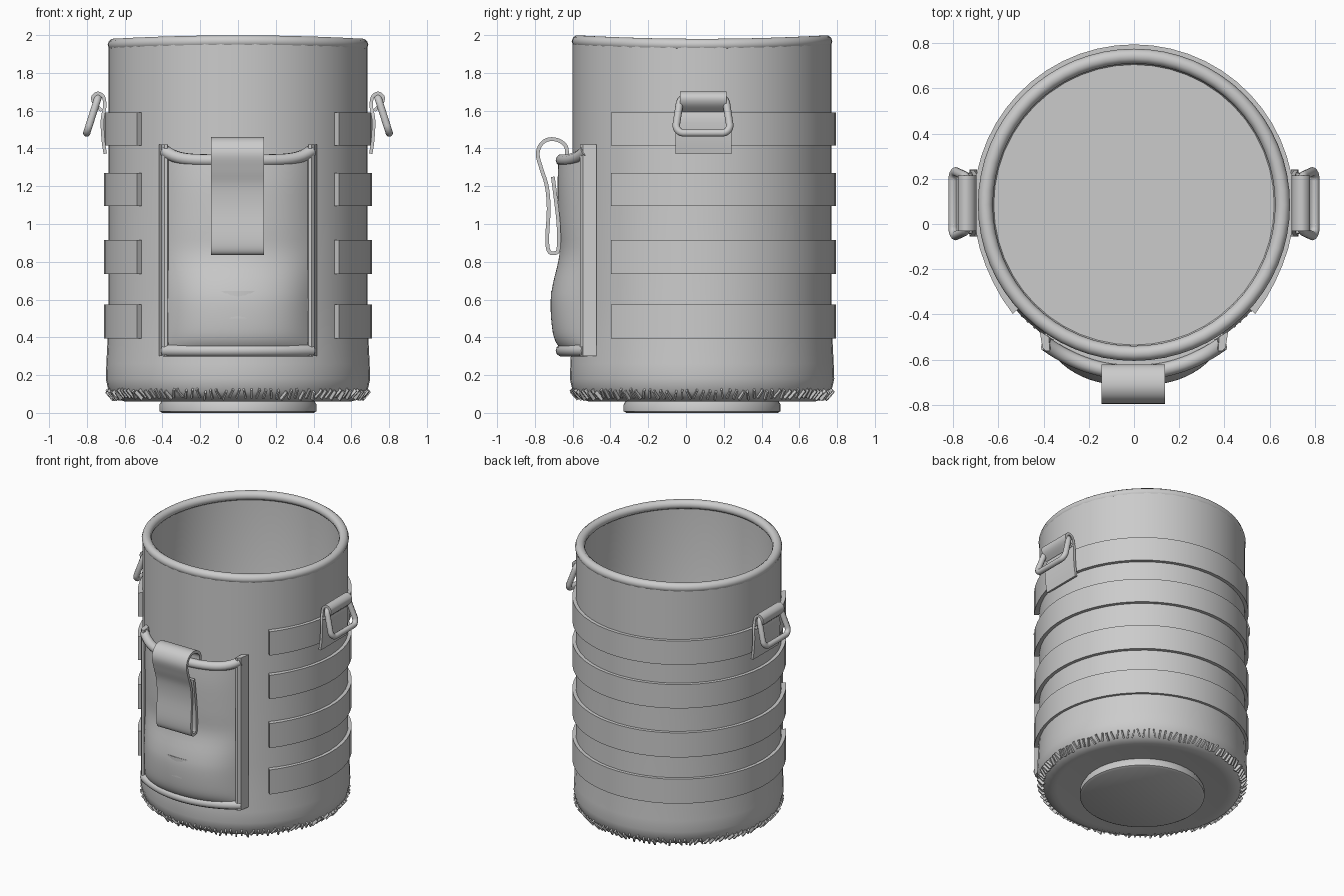
import bpy, bmesh, math, random
from mathutils import Matrix, Vector

if "Cube" in bpy.data.objects:
    bpy.data.objects.remove(bpy.data.objects["Cube"])

random.seed(4)
CY = 0.085          # the round body sits a little behind the origin
R = 0.685           # body radius


def finish(ob, angle=35):
    bpy.ops.object.select_all(action='DESELECT')
    ob.select_set(True)
    bpy.context.view_layer.objects.active = ob
    bpy.ops.object.convert(target='MESH')
    bpy.ops.object.shade_smooth_by_angle(angle=math.radians(angle))
    return ob


def link(name, bm):
    bmesh.ops.recalc_face_normals(bm, faces=bm.faces)
    me = bpy.data.meshes.new(name)
    bm.to_mesh(me)
    bm.free()
    ob = bpy.data.objects.new(name, me)
    bpy.context.collection.objects.link(ob)
    return ob


def grid(name, rows, wrap_rows=False, wrap_cols=False, caps=False, solid=0, offset=0):
    """Skin a list of rows of points."""
    bm = bmesh.new()
    vs = [[bm.verts.new(p) for p in row] for row in rows]
    n, m = len(vs), len(vs[0])
    for i in range(n if wrap_rows else n - 1):
        for j in range(m if wrap_cols else m - 1):
            a, b = (i + 1) % n, (j + 1) % m
            bm.faces.new((vs[i][j], vs[a][j], vs[a][b], vs[i][b]))
    if caps:
        bm.faces.new(vs[0])
        bm.faces.new(vs[-1])
    ob = link(name, bm)
    if solid:
        mod = ob.modifiers.new("thickness", 'SOLIDIFY')
        mod.thickness, mod.offset = solid, offset
    return finish(ob)


def polar(r, a, z):
    return (r * math.cos(a), CY + r * math.sin(a), z)


def lathe(name, profile, segs=48):
    rows = [[polar(r, math.tau * k / segs, z) for k in range(segs)] for r, z in profile]
    return grid(name, rows, wrap_cols=True, caps=True)


def tube(name, pts, radius, cyclic=False):
    cu = bpy.data.curves.new(name, 'CURVE')
    cu.dimensions = '3D'
    cu.bevel_depth, cu.bevel_resolution, cu.use_fill_caps = radius, 3, True
    sp = cu.splines.new('POLY')
    sp.points.add(len(pts) - 1)
    for p, co in zip(sp.points, pts):
        p.co = (*co, 1)
    sp.use_cyclic_u = cyclic
    ob = bpy.data.objects.new(name, cu)
    bpy.context.collection.objects.link(ob)
    return finish(ob, 50)


def smooth_path(pts, sub=5):
    """Catmull-Rom through 2D points."""
    p = [Vector(q) for q in pts]
    p = [p[0]] + p + [p[-1]]
    out = []
    for i in range(1, len(p) - 2):
        a, b, c, d = p[i - 1:i + 3]
        for k in range(sub):
            t = k / sub
            out.append(0.5 * (2 * b + (c - a) * t + (2 * a - 5 * b + 4 * c - d) * t * t
                              + (3 * b - a - 3 * c + d) * t ** 3))
    return out + [p[-1]]


def front(x, d, z):
    """Point on the body's front, raised d above its surface."""
    return (x, CY - math.sqrt((R + d) ** 2 - x * x), z)


# Body: open shell with a rounded lower edge and inner floor
lathe("body", [(0.57, 0.065), (0.60, 0.06), (0.655, 0.08), (0.685, 0.115), (0.70, 0.18),
               (0.697, 0.26), (0.69, 0.4), (R, 0.6), (R, 1.3), (R, 1.96), (0.645, 1.96),
               (0.645, 0.16), (0.62, 0.12)])
# Base disc
lathe("base_disc", [(0.40, 0.0), (0.415, 0.008), (0.415, 0.045), (0.40, 0.07)])

# Rolled rim, dipping slightly at the sides
tube("rim", [(0.657 * math.cos(a), CY + 0.657 * math.sin(a), 1.967 - 0.018 * math.cos(a) ** 2)
             for a in [math.tau * k / 64 for k in range(64)]], 0.033, True)

# Stitching around the lower edge
bm = bmesh.new()
for k in range(120):
    a = math.tau * k / 120
    m = (Matrix.Translation(polar(0.676, a, 0.098 + random.uniform(-0.008, 0.008)))
         @ Matrix.Rotation(a, 4, 'Z') @ Matrix.Rotation(0.7, 4, 'Y')
         @ Matrix.Rotation(random.uniform(-0.4, 0.4), 4, 'X')
         @ Matrix.Diagonal((0.022, 0.010, 0.055, 1)))
    bmesh.ops.create_cube(bm, size=1, matrix=m)
finish(link("stitching", bm))

# Four webbing bands around the back, with slightly lifted ends
for i, (z0, z1) in enumerate([(0.395, 0.575), (0.735, 0.915), (1.095, 1.27), (1.415, 1.59)]):
    rows = []
    for k in range(41):
        t = k / 40
        a = math.radians(-42 + 264 * t)
        lift = 0.012 * max(0, 1 - min(t, 1 - t) / 0.06)
        ri, ro = 0.675 + lift, 0.709 + lift
        rows.append([polar(ri, a, z0), polar(ro, a, z0), polar(ro, a, z1), polar(ri, a, z1)])
    grid(f"band_{i + 1}", rows, wrap_cols=True, caps=True)

# Pocket panel: bulging cloth, sagging along its top edge
bulge = [(0.33, 0.035), (0.38, 0.075), (0.45, 0.094), (0.58, 0.102), (0.68, 0.09),
         (0.84, 0.055), (1.0, 0.06), (1.2, 0.065), (1.34, 0.06)]
panel = []
for z, d in smooth_path(bulge, 4):
    row = []
    for k in range(29):
        x = -0.395 + 0.79 * k / 28
        u = abs(x) / 0.395
        top = 0.05 * u ** 6 * max(0, (z - 1.1) / 0.24)
        row.append(front(x, 0.022 + (d - 0.022) * (1 - u ** 4), z + top))
    panel.append(row)
grid("pocket_panel", panel, solid=0.03)
# Flat cloth behind the pocket
grid("pocket_back", [[front(-0.395 + 0.79 * k / 20, 0.012, z) for k in range(21)]
                     for z in (0.32, 1.34)], solid=0.025)

# Piping around the pocket
xs = [-0.39 + 0.78 * k / 28 for k in range(29)]
tube("pocket_bottom_piping", [front(x, 0.058 - 0.015 * (x / 0.39) ** 2, 0.33) for x in xs], 0.032)
tube("pocket_top_piping", [front(x, 0.058 - 0.015 * (x / 0.39) ** 2,
                                 1.338 + 0.05 * abs(x / 0.39) ** 6) for x in xs], 0.032)
for s, side in ((-1, "left"), (1, "right")):
    rows = []
    for z, w in ((0.30, 0.0), (0.32, 0.01), (1.36, 0.01), (1.42, -0.012)):
        rows.append([front(s * x, d, z) for x, d in
                     ((0.365 - w, 0.01), (0.372, 0.06), (0.39, 0.07), (0.405, 0.065), (0.417, 0.012))])
    grid(f"pocket_{side}_piping", rows, wrap_cols=True, caps=True)

# Label patch
grid("label_patch", [[front(-0.208 + 0.416 * k / 12, 0.101 - 0.02 * (k / 6 - 1) ** 2, z)
                      for k in range(13)] for z in (0.5, 0.645)], solid=0.028)

# Closing strap: looped over the pocket top and folded at its lower end
strap = smooth_path([(-0.635, 1.33), (-0.632, 1.40), (-0.665, 1.438), (-0.72, 1.449), (-0.765, 1.425),
                     (-0.785, 1.37), (-0.765, 1.29), (-0.737, 1.2), (-0.727, 1.08), (-0.735, 0.92),
                     (-0.725, 0.855), (-0.695, 0.846), (-0.675, 0.87), (-0.675, 1.0),
                     (-0.692, 1.15), (-0.705, 1.25)])
grid("closing_strap", [[(x, y, z) for x in (-0.143, -0.05, 0.045, 0.137)] for y, z in strap], solid=0.02)

# Side carry loops: fabric tab folded over a wire ring
tab = smooth_path([(0.703, 1.372), (0.714, 1.45), (0.718, 1.55), (0.706, 1.62), (0.712, 1.672),
                   (0.742, 1.692), (0.768, 1.672), (0.76, 1.638), (0.722, 1.60)])
corners = [(-0.035, 1.672), (0.215, 1.672), (0.232, 1.482), (-0.052, 1.482)]
mid = Vector((0.09, 1.577))
for s, side in ((-1, "left"), (1, "right")):
    rows = []
    for x, z in tab:
        w = 0.148 if z < 1.56 else 0.148 - 0.025 * min(1, (z - 1.56) / 0.08)
        rows.append([(s * x, 0.092 + w * f, z) for f in (-1, -0.5, 0, 0.5, 1)])
    grid(f"{side}_tab", rows, solid=0.018)
    ring = []
    for i, c in enumerate(corners):
        c = Vector(c)
        rad = 0.04
        sy, sz = (1 if c.x > mid.x else -1), (1 if c.y > mid.y else -1)
        for k in range(6):
            a = math.radians(135 - 90 * i) - math.radians(90 * k / 5 - 45)
            y = c.x - sy * rad + rad * math.cos(a)
            z = c.y - sz * rad + rad * math.sin(a)
            ring.append((s * (0.74 + (1.672 - z) * 0.32), y, z))
    tube(f"{side}_ring", ring, 0.02, True)
